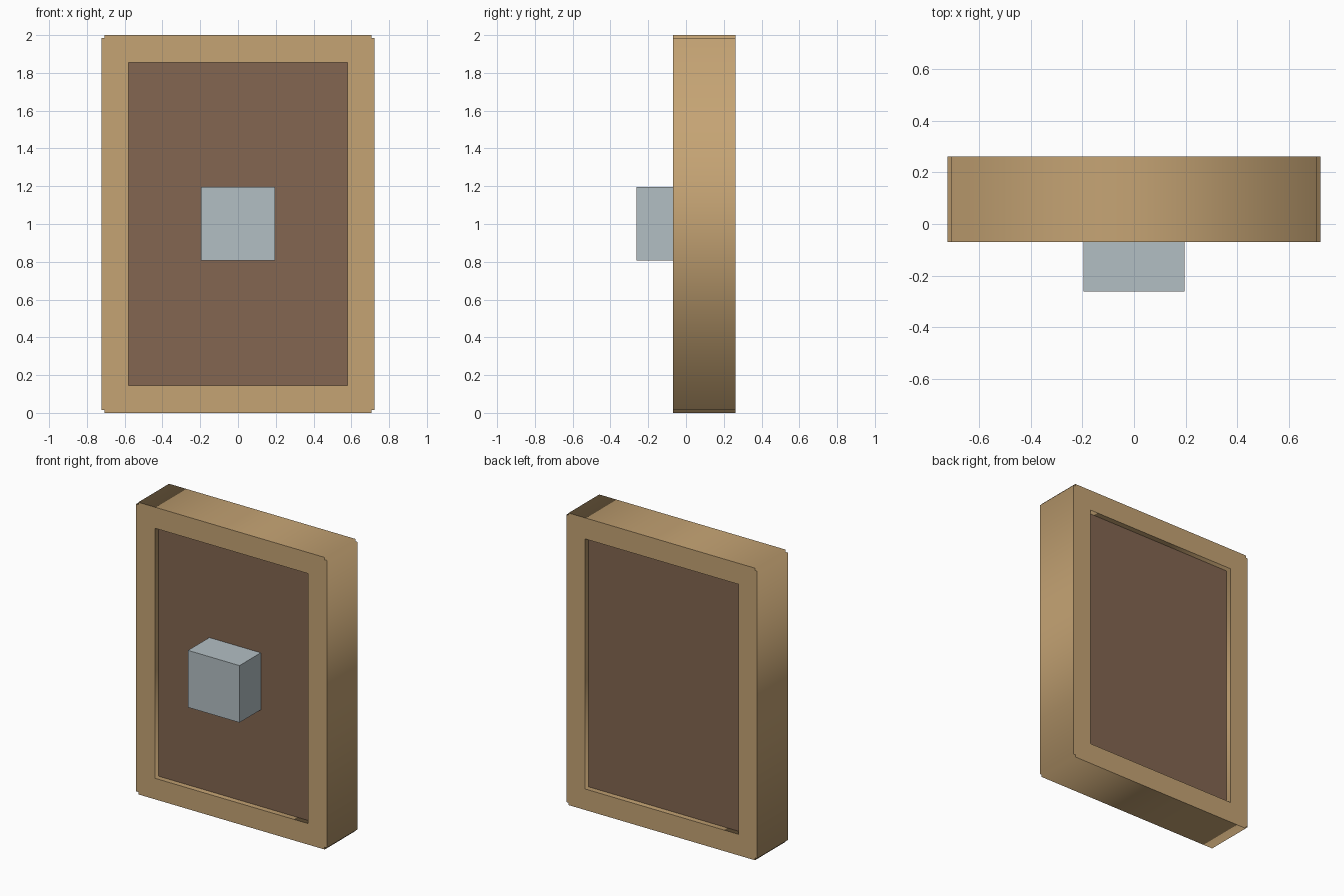
import bpy
import math

if "Cube" in bpy.data.objects:
    bpy.data.objects.remove(bpy.data.objects["Cube"])

FRONT, BACK = -0.07, 0.262        # frame depth range
OUT_X, IN_X = 0.722, 0.58         # frame half widths
RECESS, STEP = 0.038, 0.016       # panel inset, corner notch


def material(name, rgb):
    m = bpy.data.materials.new(name)
    m.diffuse_color = (*rgb, 1)
    m.use_nodes = True
    m.node_tree.nodes["Principled BSDF"].inputs["Base Color"].default_value = m.diffuse_color
    return m


def box(name, x, y, z, mat):
    """Box from (min, max) ranges."""
    r = (x, y, z)
    bpy.ops.mesh.primitive_cube_add(size=1, location=[(a + b) / 2 for a, b in r])
    o = bpy.context.object
    o.name = name
    o.scale = [b - a for a, b in r]
    bpy.ops.object.transform_apply(location=False, rotation=False, scale=True)
    o.data.materials.append(mat)
    return o


wood = material("light_wood", (0.56, 0.37, 0.175))
dark = material("dark_wood", (0.227, 0.133, 0.082))
metal = material("pale_metal", (0.45, 0.52, 0.55))

# Frame: notched outline with a rectangular opening, extruded through its depth
quarter = [(OUT_X, 1 - STEP), (OUT_X - STEP, 1 - STEP), (OUT_X - STEP, 1)]
outer = []
for sx, sz in ((1, 1), (-1, 1), (-1, -1), (1, -1)):
    corner = quarter if sx * sz > 0 else quarter[::-1]
    outer += [(sx * x, sz * z) for x, z in corner]
inner = [(sx * IN_X, sz * 0.856) for sx, sz in ((1, 1), (-1, 1), (-1, -1), (1, -1))]

curve = bpy.data.curves.new("frame", 'CURVE')
curve.dimensions = '2D'
curve.fill_mode = 'BOTH'
curve.extrude = (BACK - FRONT) / 2
for loop in (outer, inner):
    s = curve.splines.new('POLY')
    s.points.add(len(loop) - 1)
    for p, (x, z) in zip(s.points, loop):
        p.co = (x, z, 0, 1)
    s.use_cyclic_u = True
curve.materials.append(wood)
frame = bpy.data.objects.new("frame", curve)
bpy.context.collection.objects.link(frame)
frame.location = (0, (FRONT + BACK) / 2, 1)
frame.rotation_euler = (math.pi / 2, 0, 0)
bpy.context.view_layer.objects.active = frame
frame.select_set(True)
bpy.ops.object.convert(target='MESH')

# Door panel recessed on both sides
box("panel", (-IN_X, IN_X), (FRONT + RECESS, BACK - RECESS), (0.144, 1.856), dark)

# Square knob standing on the front of the panel
box("knob", (-0.195, 0.195), (-0.262, FRONT + RECESS), (0.806, 1.196), metal)
